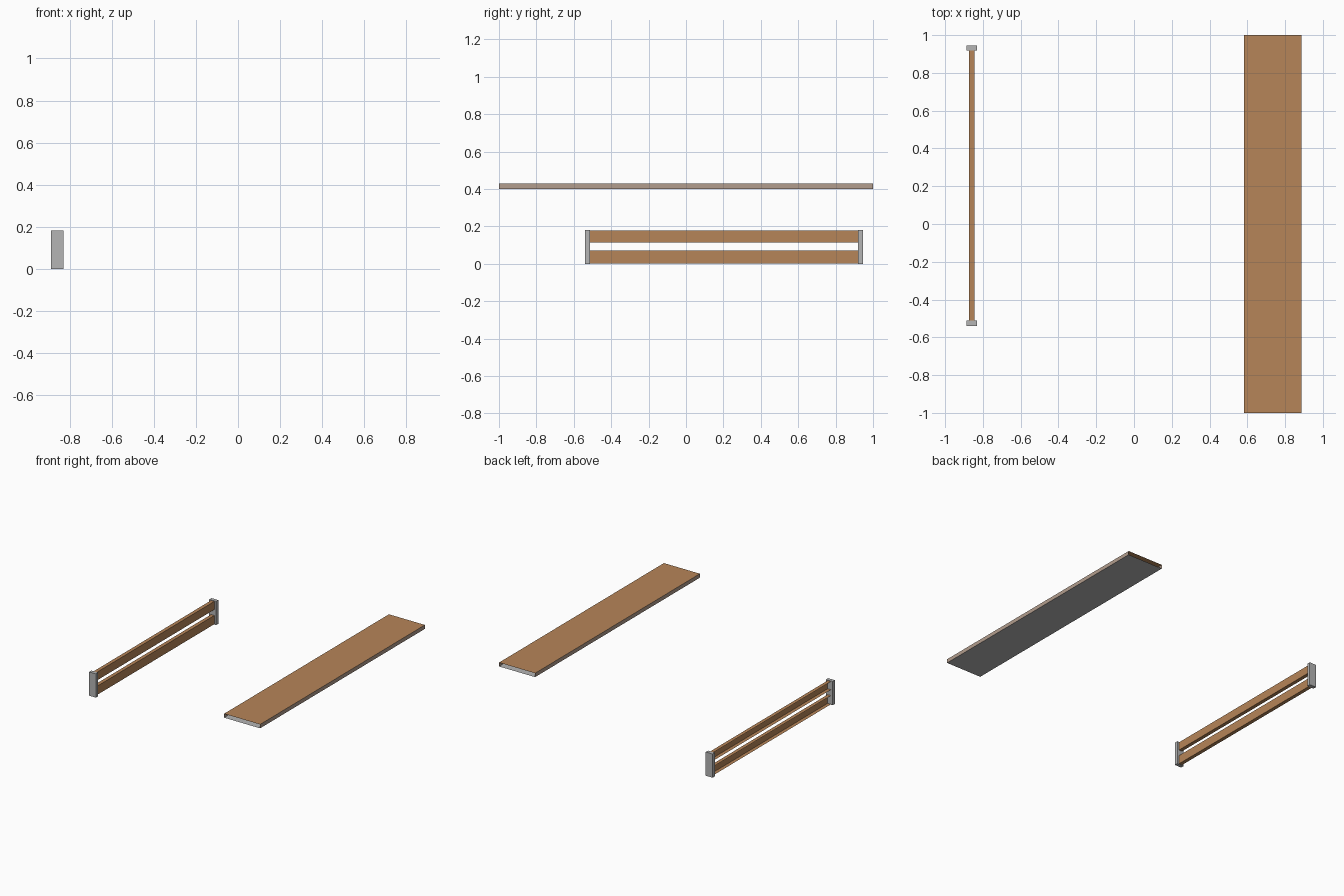
import bpy
import bmesh
from mathutils import Vector

cube = bpy.data.objects.get("Cube")
if cube:
    bpy.data.objects.remove(cube, do_unlink=True)


def material(name, r, g, b):
    mat = bpy.data.materials.new(name)
    mat.use_nodes = True
    mat.diffuse_color = (r, g, b, 1)
    mat.node_tree.nodes["Principled BSDF"].inputs["Base Color"].default_value = (r, g, b, 1)
    return mat


wood = material("brown wood", 0.47, 0.235, 0.098)
edge = material("pale wood edge", 0.45, 0.34, 0.27)
grey = material("grey", 0.46, 0.46, 0.46)


def box(name, low, high, mats, open_sides=(), paint=None):
    """Box between two corners; open_sides lists outward directions left uncovered."""
    low, high = Vector(low), Vector(high)
    bm = bmesh.new()
    bmesh.ops.create_cube(bm, size=1)
    for v in bm.verts:
        v.co = (low + high) / 2 + v.co * (high - low)
    bm.normal_update()
    if paint:
        for f in bm.faces:
            f.material_index = paint(f.normal)
    gone = [f for f in bm.faces
            if any(f.normal.dot(Vector(d)) > 0.9 for d in open_sides)]
    bmesh.ops.delete(bm, geom=gone, context='FACES')
    mesh = bpy.data.meshes.new(name)
    bm.to_mesh(mesh)
    bm.free()
    for m in mats:
        mesh.materials.append(m)
    obj = bpy.data.objects.new(name, mesh)
    bpy.context.collection.objects.link(obj)
    return obj


# Long shelf board: a thin sleeve, open at both ends
box("shelf_board", (0.582, -1, 0.4), (0.888, 1, 0.43), (wood, edge, grey),
    open_sides=((0, 1, 0), (0, -1, 0)),
    paint=lambda n: 0 if n.z > 0.5 else 2 if n.z < -0.5 else 1)

# End plates of the rail
for name, y in (("front_end_plate", -0.539), ("back_end_plate", 0.919)):
    box(name, (-0.888, y, 0), (-0.83, y + 0.027, 0.182), (grey,))

# Two channel-shaped rails, hollow towards the outer side
for name, z, top in (("lower_rail", 0.003, 0.07), ("upper_rail", 0.115, 0.178)):
    box(name, (-0.873, -0.512, z), (-0.845, 0.919, top), (wood,),
        open_sides=((-1, 0, 0), (0, 1, 0), (0, -1, 0)))
